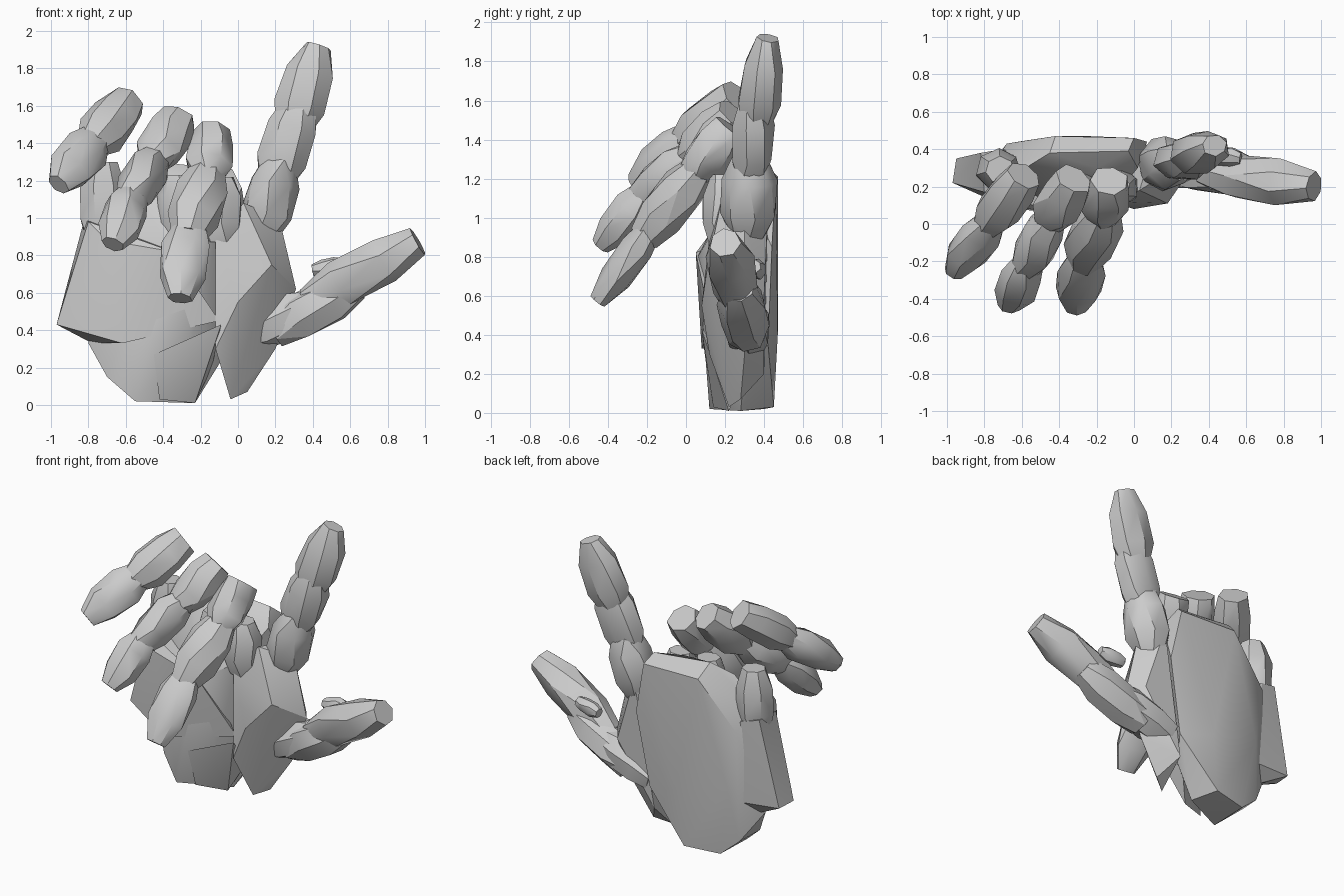
import bpy
import bmesh
import math
import random
from mathutils import Vector

random.seed(4)

default_cube = bpy.data.objects.get("Cube")
if default_cube:
    bpy.data.objects.remove(default_cube, do_unlink=True)

# Single plain grey for the whole hand
GREY = (0.6, 0.6, 0.6, 1.0)
grey = bpy.data.materials.new("plain_grey")
grey.use_nodes = True
grey.diffuse_color = GREY
grey.node_tree.nodes["Principled BSDF"].inputs["Base Color"].default_value = GREY


def hull(name, points):
    """Faceted convex block wrapped around a handful of points."""
    bm = bmesh.new()
    for point in points:
        bm.verts.new(point)
    result = bmesh.ops.convex_hull(bm, input=bm.verts[:])
    spare = {g for key in ("geom_interior", "geom_unused") for g in result[key]
             if isinstance(g, bmesh.types.BMVert)}
    bmesh.ops.delete(bm, geom=list(spare), context='VERTS')
    bmesh.ops.recalc_face_normals(bm, faces=bm.faces[:])
    mesh = bpy.data.meshes.new(name)
    bm.to_mesh(mesh)
    bm.free()
    mesh.materials.append(grey)
    mesh.polygons.foreach_set("use_smooth", [True] * len(mesh.polygons))
    mesh.set_sharp_from_angle(angle=math.radians(28))
    obj = bpy.data.objects.new(name, mesh)
    bpy.context.collection.objects.link(obj)
    return obj


def phalanx(name, start, end, width, depth, profile):
    """Irregular tapered finger bone: jittered rings along an axis."""
    start, end = Vector(start), Vector(end)
    axis = (end - start).normalized()
    across = axis.cross(Vector((0, 1, 0))).normalized()
    out = across.cross(axis)
    points = []
    for along, scale in profile:
        centre = start.lerp(end, along)
        turn = random.uniform(0, 0.8)
        for i in range(7):
            angle = turn + math.tau * i / 7
            r = scale * random.uniform(0.94, 1.08)
            points.append(centre + across * (math.cos(angle) * width * r)
                          + out * (math.sin(angle) * depth * r))
    return hull(name, points)


KNUCKLE = [(0, 0.8), (0.3, 1.0), (0.7, 1.0), (1, 0.65)]
MIDDLE = [(0, 0.65), (0.3, 1.0), (0.7, 1.0), (1, 0.65)]
TIP = [(0, 0.65), (0.3, 1.0), (0.7, 0.95), (1, 0.5)]

# Palm body: flat back panel, sloping top and a rounded heel
hull("palm", [
    (-0.8, 0.28, 0.33), (-0.7, 0.2, 0.15), (-0.55, 0.12, 0.02), (-0.23, 0.28, 0.01),
    (-0.1, 0.3, 0.22), (0.02, 0.3, 1.16), (-0.2, 0.3, 1.25), (-0.58, 0.3, 1.22),
    (-0.78, 0.28, 1.0), (-0.6, 0.12, 0.4), (-0.25, 0.12, 0.35), (-0.35, 0.06, 0.8),
    (-0.4, 0.16, 1.0), (-0.1, 0.15, 0.95), (-0.03, 0.39, 1.26), (-0.45, 0.38, 1.3),
    (-0.67, 0.38, 0.13), (-0.54, 0.4, 0.02), (-0.3, 0.45, 0.03), (-0.02, 0.42, 0.35),
    (0.07, 0.44, 0.85), (0.0, 0.46, 1.2), (-0.42, 0.47, 1.21), (-0.68, 0.43, 0.9),
    (-0.62, 0.44, 0.5), (-0.25, 0.47, 0.4)])

# Outer edge of the palm
hull("outer_palm_pad", [
    (-0.97, 0.22, 0.43), (-0.95, 0.35, 0.42), (-0.8, 0.17, 0.98), (-0.82, 0.38, 1.0),
    (-0.7, 0.1, 0.88), (-0.35, 0.05, 0.82), (-0.1, 0.13, 0.45), (-0.62, 0.08, 0.33),
    (-0.78, 0.3, 0.33), (-0.7, 0.4, 0.97), (-0.65, 0.38, 0.4)])

# Thumb side of the palm
hull("thumb_palm_pad", [
    (-0.04, 0.22, 0.03), (0.05, 0.28, 0.07), (0.2, 0.3, 0.3), (0.31, 0.3, 0.62),
    (0.24, 0.4, 0.6), (0.22, 0.3, 1.0), (0.1, 0.42, 1.05), (0.03, 0.18, 1.08),
    (0.0, 0.08, 0.55), (0.18, 0.11, 0.75), (-0.12, 0.12, 0.3), (-0.12, 0.12, 0.9),
    (-0.04, 0.4, 0.2)])

# Wedge at the heel of the hand
hull("heel_pad", [
    (-0.45, 0.1, 0.27), (-0.09, 0.08, 0.43), (-0.23, 0.22, 0.01), (-0.42, 0.14, 0.03),
    (-0.14, 0.3, 0.2)])

# Finger roots linking the palm to the curled fingers
for label, x, y, top in (("little", -0.72, 0.29, 1.3), ("ring", -0.31, 0.2, 1.23),
                         ("middle", -0.1, 0.2, 1.22)):
    phalanx(label + "_finger_root", (x, y, 0.87), (x, y, top), 0.12, 0.11, KNUCKLE)

# Curled fingers: joints from knuckle to tip, with half width and depth
curled = {
    "little": [((-0.59, 0.26, 1.62), 0.13, 0.115), ((-0.77, 0.01, 1.41), 0.125, 0.1),
               ((-0.96, -0.26, 1.18), 0, 0)],
    "ring": [((-0.32, 0.24, 1.53), 0.125, 0.12), ((-0.45, 0.03, 1.31), 0.12, 0.11),
             ((-0.57, -0.22, 1.11), 0.12, 0.1), ((-0.67, -0.44, 0.86), 0, 0)],
    "middle": [((-0.13, 0.23, 1.46), 0.125, 0.12), ((-0.17, 0.05, 1.23), 0.135, 0.12),
               ((-0.26, -0.19, 0.93), 0.13, 0.09), ((-0.31, -0.45, 0.57), 0, 0)],
}
for label, joints in curled.items():
    for i in range(len(joints) - 1):
        (a, width, depth), b = joints[i], joints[i + 1][0]
        last = i == len(joints) - 2
        a, b = Vector(a), Vector(b)
        overlap = (b - a) * 0.1
        profile = KNUCKLE if i == 0 else TIP if last else MIDDLE
        phalanx(f"{label}_finger_{i + 1}", a if i == 0 else a - overlap,
                b if last else b + overlap, width, depth, profile)

# Straight index finger
phalanx("index_finger_1", (0.12, 0.32, 0.9), (0.23, 0.33, 1.31), 0.135, 0.14, MIDDLE)
phalanx("index_finger_2", (0.19, 0.33, 1.17), (0.34, 0.35, 1.62), 0.135, 0.105, MIDDLE)
phalanx("index_finger_3", (0.28, 0.35, 1.45), (0.43, 0.42, 1.92), 0.14, 0.11, TIP)

# Outstretched thumb with a small spur behind the joint
phalanx("thumb_root", (0.0, 0.32, 0.37), (0.42, 0.3, 0.54), 0.12, 0.12, KNUCKLE)
phalanx("thumb_1", (0.19, 0.31, 0.4), (0.64, 0.27, 0.64), 0.125, 0.125, KNUCKLE)
phalanx("thumb_2", (0.37, 0.28, 0.54), (0.96, 0.2, 0.875), 0.13, 0.12, MIDDLE)
phalanx("thumb_spur", (0.4, 0.37, 0.72), (0.57, 0.35, 0.75), 0.05, 0.05, MIDDLE)
